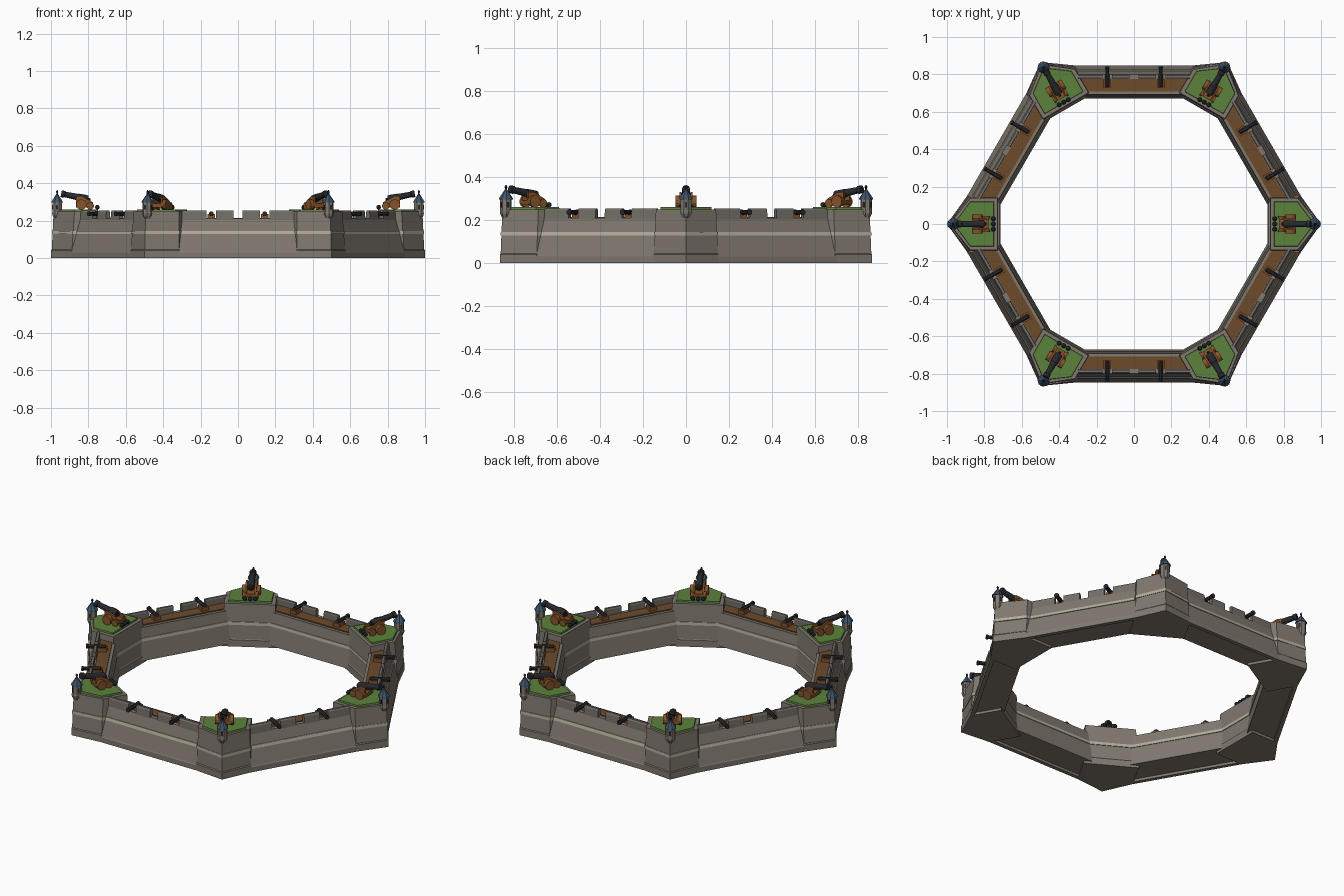
import bpy, bmesh, math
from mathutils import Matrix, Vector

if "Cube" in bpy.data.objects:
    bpy.data.objects.remove(bpy.data.objects["Cube"])


def material(name, rgb):
    m = bpy.data.materials.new(name)
    m.diffuse_color = (*rgb, 1)
    m.use_nodes = True
    m.node_tree.nodes["Principled BSDF"].inputs["Base Color"].default_value = m.diffuse_color
    return m


STONE = material("wall stone", (0.215, 0.188, 0.158))
COPING = material("parapet stone", (0.17, 0.155, 0.135))
BAND = material("pale stone band", (0.45, 0.41, 0.33))
GRASS = material("grass", (0.107, 0.225, 0.048))
PLANK = material("walkway planks", (0.15, 0.07, 0.024))
WOOD = material("carriage wood", (0.24, 0.088, 0.024))
IRON = material("dark iron", (0.02, 0.022, 0.028))
SLATE = material("blue slate", (0.05, 0.09, 0.15))


def loft(bm, rings):
    """Skin a list of equal-length point rings and cap both ends."""
    vs = [[bm.verts.new(p) for p in r] for r in rings]
    n = len(rings[0])
    for a, b in zip(vs, vs[1:]):
        for i in range(n):
            j = (i + 1) % n
            bm.faces.new((a[i], a[j], b[j], b[i]))
    bm.faces.new(vs[0][::-1])
    bm.faces.new(vs[-1])


def box(bm, x0, x1, y0, y1, z0, z1):
    loft(bm, [[(x0, y0, z), (x1, y0, z), (x1, y1, z), (x0, y1, z)] for z in (z0, z1)])


def turned(bm, start, axis, profile, n=10):
    """Turned solid: profile is (distance along axis, radius)."""
    rot = Vector((0, 0, 1)).rotation_difference(Vector(axis)).to_matrix()
    rings = []
    for d, r in profile:
        rings.append([Vector(start) + rot @ Vector((r * math.cos((i + .5) * math.tau / n),
                                                    r * math.sin((i + .5) * math.tau / n), d))
                      for i in range(n)])
    loft(bm, rings)


def six(name, mat, offset, build):
    """Build a part once, local x pointing outward, and repeat it six times."""
    bm = bmesh.new()
    build(bm)
    bmesh.ops.recalc_face_normals(bm, faces=bm.faces)
    me = bpy.data.meshes.new(name)
    bm.to_mesh(me)
    bm.free()
    me.materials.append(mat)
    for k in range(6):
        ob = bpy.data.objects.new(f"{name}_{k + 1}", me)
        ob.matrix_world = Matrix.Rotation(math.radians(offset + 60 * k), 4, 'Z')
        bpy.context.collection.objects.link(ob)


# ---------- curtain walls ----------
def wall(bm, profile):
    # ends are slanted so that they vanish inside the bastions
    loft(bm, [[(a, s * (a * .577 - .107), z) for a, z in profile] for s in (-1, 1)])


def outer(z):
    return .845 - (z - .035) * .257


def inner(z):
    return .670 + (z - .015) * .12


# underside slightly recessed behind an outer footing
six("curtain_wall", STONE, 30, lambda bm: wall(bm, [
    (inner(.015), .015), (inner(.2), .2), (inner(.2), .207), (.80, .21),
    (outer(.035), .035), (.848, .03), (.848, 0), (.825, 0), (.825, .015)]))
six("curtain_band", BAND, 30, lambda bm: wall(bm, [
    (inner(.127) - .004, .127), (inner(.145) - .004, .145),
    (outer(.145) + .004, .145), (outer(.127) + .004, .127)]))
six("walkway", PLANK, 30, lambda bm: wall(bm, [
    (.708, .2), (.708, .214), (.775, .214), (.775, .2)]))


def merlons(bm):
    for y0, y1 in ((-.30, -.168), (-.118, -.025), (.025, .118), (.168, .30)):
        loft(bm, [[(.777, y0, .2), (.802, y0, .2), (.802, y1, .2), (.777, y1, .2)],
                  [(.777, y0, .246), (.798, y0, .246), (.798, y1, .246), (.777, y1, .246)],
                  [(.78, y0, .254), (.793, y0, .254), (.793, y1, .254), (.78, y1, .254)]])


six("merlons", COPING, 30, merlons)


# ---------- small wall guns ----------
def wall_guns(bm):
    for y in (-.143, .143):
        turned(bm, (.732, y, .236), (1, 0, 0),
               [(0, .005), (.004, .014), (.06, .012), (.098, .0105), (.1, .0135), (.11, .0135)], 8)


def wall_carriages(bm):
    for y in (-.143, .143):
        box(bm, .726, .778, y - .021, y + .021, .21, .234)


six("wall_gun", IRON, 30, wall_guns)
six("wall_gun_carriage", WOOD, 30, wall_carriages)


# ---------- corner bastions ----------
def pentagon(tip, sx, sy, ix, z, iy=None):
    iy = iy or sy
    return [(tip, 0, z), (sx, sy, z), (ix, iy, z), (ix, -iy, z), (sx, -sy, z)]


LOW, HIGH = (.996, .888, .149, .716), (.986, .874, .14, .73)


def bastion_ring(z, grow=0):
    t = (z - .035) / .215
    v = [a + (b - a) * t for a, b in zip(LOW, HIGH)]
    return pentagon(v[0] + grow, v[1] + grow * .6, v[2] + grow, v[3] - grow, z)


six("bastion", STONE, 0, lambda bm: loft(bm, [
    pentagon(1, .891, .152, .713, 0), pentagon(1, .891, .152, .713, .04),
    bastion_ring(.045), bastion_ring(.25)]))
six("bastion_band", BAND, 0, lambda bm: loft(bm, [
    bastion_ring(.127, .004), bastion_ring(.145, .004)]))
six("bastion_lawn", GRASS, 0, lambda bm: loft(bm, [
    pentagon(.965, .876, .12, .748, .245), pentagon(.962, .874, .118, .75, .26)]))


# ---------- watch turrets on the bastion tips ----------
TX = .967
six("turret", STONE, 0, lambda bm: turned(bm, (TX, 0, 0), (0, 0, 1), [
    (.19, .008), (.228, .027), (.24, .029), (.245, .027), (.298, .027)], 8))
six("turret_roof", SLATE, 0, lambda bm: turned(bm, (TX, 0, 0), (0, 0, 1), [
    (.296, .033), (.302, .032), (.342, .005), (.348, .003)], 8))
six("turret_finial", IRON, 0, lambda bm: turned(bm, (TX, 0, 0), (0, 0, 1), [
    (.343, .003), (.35, .006), (.356, .006), (.362, .002)], 6))


def windows(bm):
    box(bm, TX + .022, TX + .027, -.005, .005, .258, .284)
    for s in (-1, 1):
        box(bm, TX - .005, TX + .005, s * .0245 - .002, s * .0245 + .002, .258, .284)


six("turret_windows", IRON, 0, windows)

# ---------- great guns ----------
six("great_gun", IRON, 0, lambda bm: turned(bm, (.80, 0, .314), (.98, 0, .2), [
    (-.012, .004), (-.006, .008), (0, .007), (.003, .02), (.012, .021), (.055, .02), (.058, .018),
    (.126, .015), (.129, .019), (.148, .019)], 12))


def great_carriage(bm):
    # cheeks, bed and four truck wheels
    for s in (-1, 1):
        y0, y1 = sorted((s * .021, s * .031))
        loft(bm, [[(.775, y, .27), (.865, y, .27), (.865, y, .33), (.835, y, .33), (.775, y, .298)]
                  for y in (y0, y1)])
    box(bm, .775, .865, -.025, .025, .27, .29)
    for x, r, w in ((.79, .02, .042), (.838, .028, .05)):
        for s in (-1, 1):
            y0, y1 = sorted((s * .031, s * w))
            turned(bm, (x, y0, .258 + r), (0, 1, 0), [(0, r), (y1 - y0, r)], 12)


six("great_gun_carriage", WOOD, 0, great_carriage)


# ---------- cannonballs ----------
def balls(bm):
    for y in (-.028, 0, .028):
        bmesh.ops.create_icosphere(bm, subdivisions=2, radius=.0125,
                                   matrix=Matrix.Translation((.752, y, .271)))


six("cannonballs", IRON, 0, balls)
